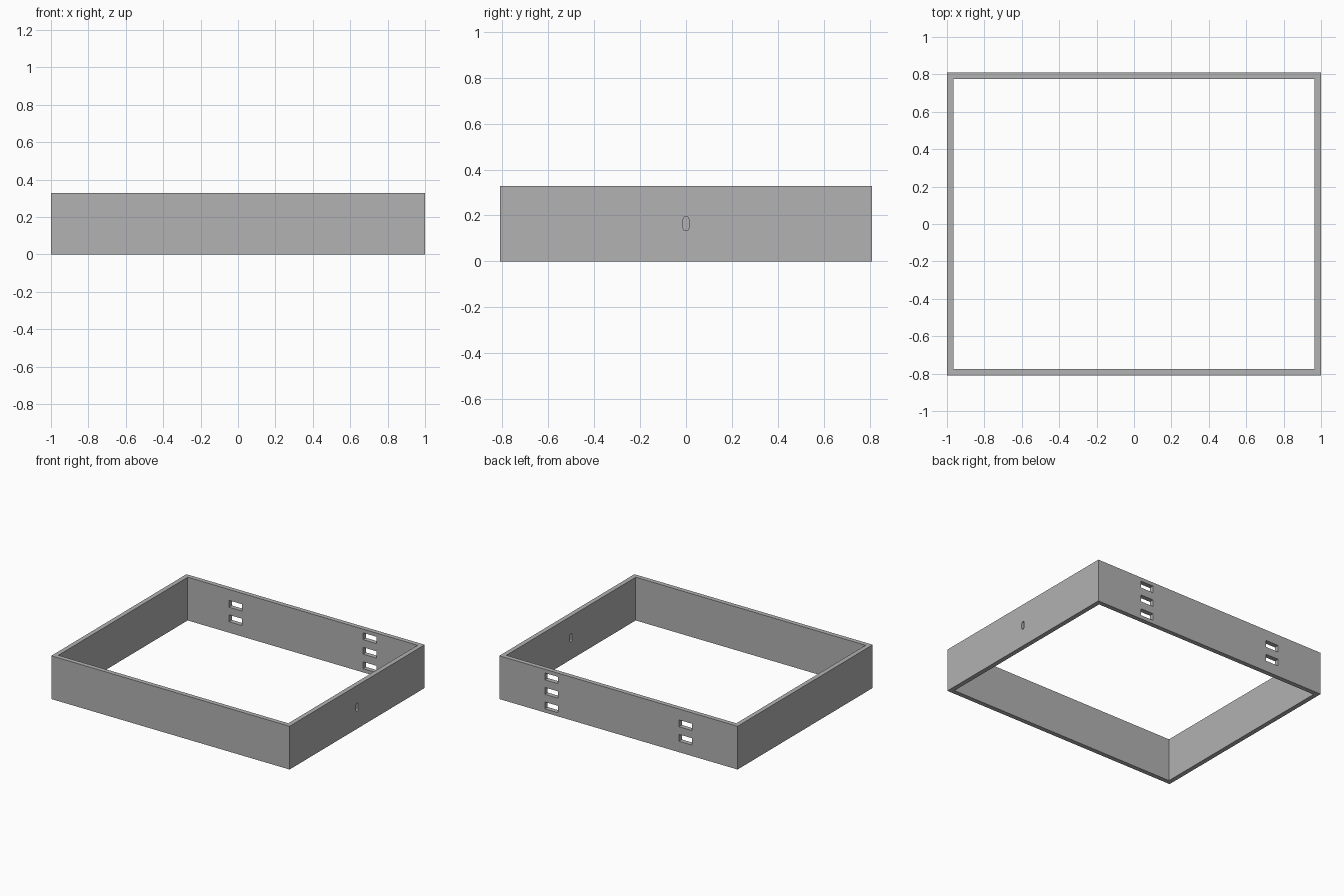
import bpy
import bmesh
from mathutils import Matrix, Vector

default = bpy.data.objects.get("Cube")
if default:
    bpy.data.objects.remove(default, do_unlink=True)

W, D, H, T = 2.0, 1.62, 0.328, 0.035   # outer width, depth, height, board thickness

grey = bpy.data.materials.new("plain grey")
grey.use_nodes = True
colour = (0.445, 0.445, 0.445, 1)
grey.diffuse_color = colour
grey.node_tree.nodes["Principled BSDF"].inputs["Base Color"].default_value = colour


def boxes(name, parts, round_x=0.0):
    """One mesh of boxes given as (centre, size); round_x rounds the edges along x."""
    bm = bmesh.new()
    for centre, size in parts:
        bmesh.ops.create_cube(
            bm, size=1, matrix=Matrix.Translation(centre) @ Matrix.Diagonal((*size, 1)))
    if round_x:
        along_x = [e for e in bm.edges
                   if abs((e.verts[0].co - e.verts[1].co).normalized().x) > 0.9]
        bmesh.ops.bevel(bm, geom=along_x, offset=round_x, segments=4,
                        profile=0.5, affect='EDGES')
    mesh = bpy.data.meshes.new(name)
    bm.to_mesh(mesh)
    bm.free()
    mesh.materials.append(grey)
    obj = bpy.data.objects.new(name, mesh)
    bpy.context.collection.objects.link(obj)
    return obj


def cut(board, cutter):
    """Cut the openings through a board and discard the cutter."""
    cutter.hide_render = True
    mod = board.modifiers.new("openings", 'BOOLEAN')
    mod.operation = 'DIFFERENCE'
    mod.solver = 'EXACT'
    mod.object = cutter
    bpy.context.view_layer.objects.active = board
    bpy.ops.object.modifier_apply(modifier=mod.name)
    bpy.data.objects.remove(cutter, do_unlink=True)


# Four boards: long front and back, with the sides fitted between them
y_board, x_board = (D - T) / 2, (W - T) / 2
long_size, side_size = (W, T, H), (T, D - 2 * T, H)
front_board = boxes("front_board", [(Vector((0, -y_board, H / 2)), long_size)])
back_board = boxes("back_board", [(Vector((0, y_board, H / 2)), long_size)])
left_board = boxes("left_board", [(Vector((x_board, 0, H / 2)), side_size)])
right_board = boxes("right_board", [(Vector((-x_board, 0, H / 2)), side_size)])

# Back board: a stack of three slots on one side and two on the other
pitch = 0.11
slots = []
for x, count in ((0.563, 3), (-0.563, 2)):
    for i in range(count):
        z = H / 2 + (i - (count - 1) / 2) * pitch
        slots.append((Vector((x, y_board, z)), (0.11, 3 * T, 0.052)))
cut(back_board, boxes("slot_cutter", slots))

# Left board: one small upright rounded slot in the middle
keyway = [(Vector((x_board, 0, H / 2)), (3 * T, 0.024, 0.06))]
cut(left_board, boxes("keyway_cutter", keyway, round_x=0.009))
